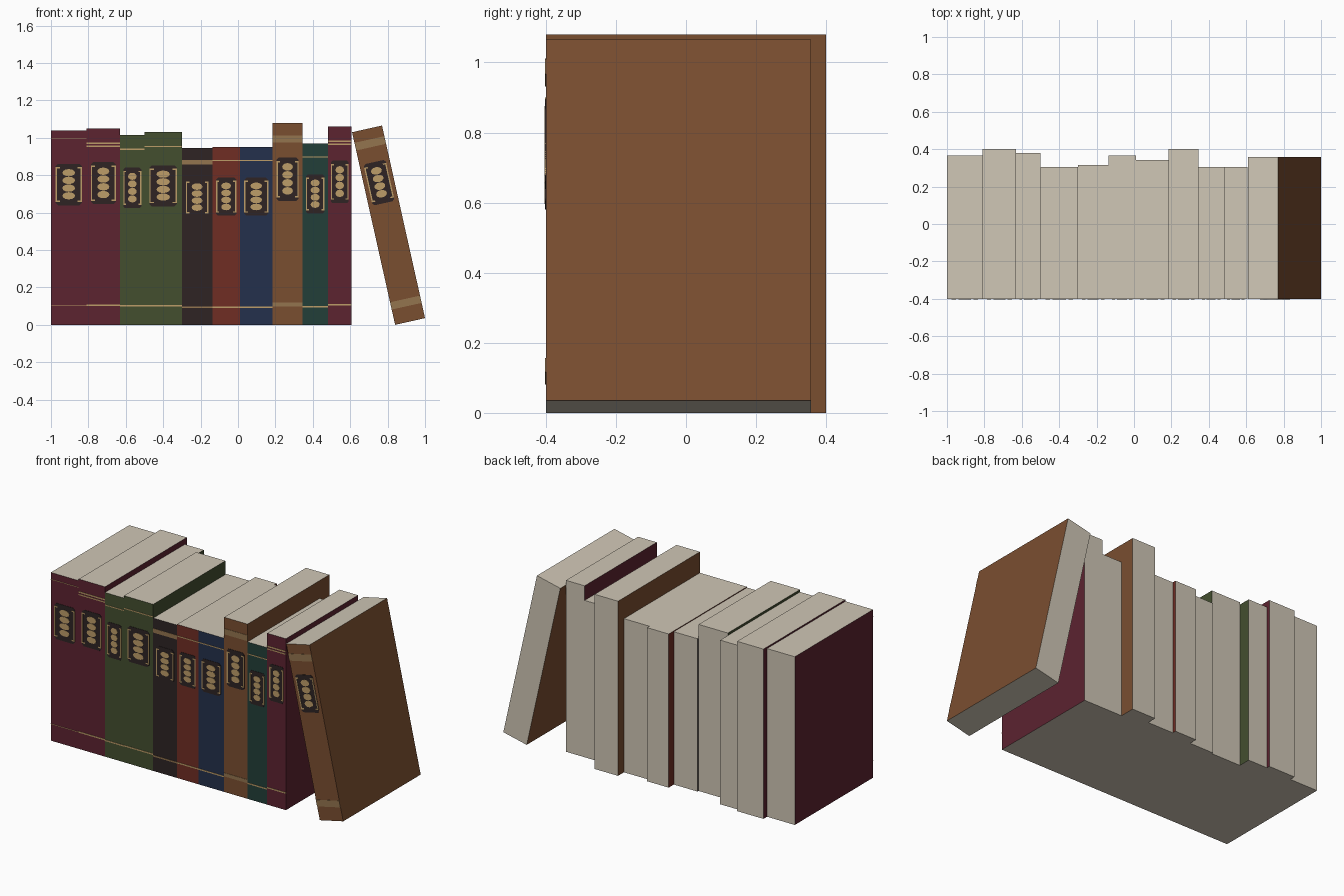
import bpy, bmesh, math
from mathutils import Matrix, Vector

cube = bpy.data.objects.get("Cube")
if cube:
    bpy.data.objects.remove(cube, do_unlink=True)


def material(name, rgb):
    lin = [((c / 255 + 0.055) / 1.055) ** 2.4 for c in rgb] + [1]
    m = bpy.data.materials.new(name)
    m.use_nodes = True
    m.diffuse_color = lin
    m.node_tree.nodes["Principled BSDF"].inputs["Base Color"].default_value = lin
    return m


MATS = {name: material(name, rgb) for name, rgb in {
    "maroon": (92, 35, 48), "green": (67, 78, 47), "black": (46, 36, 36),
    "red": (112, 45, 36), "blue": (36, 48, 76), "brown": (122, 78, 48),
    "teal": (34, 62, 57), "gold": (190, 158, 105), "tan": (148, 117, 79),
    "paper": (208, 199, 182)}.items()}
FRONT = -0.4


def finish(bm, name, mats, matrix):
    mesh = bpy.data.meshes.new(name)
    bm.to_mesh(mesh)
    bm.free()
    for m in mats:
        mesh.materials.append(MATS[m])
    ob = bpy.data.objects.new(name, mesh)
    ob.matrix_world = matrix
    bpy.context.collection.objects.link(ob)
    return ob


def plates(name, outlines, depth, mat, matrix):
    """Thin plates on the spine, from outlines of (x, z) points."""
    bm = bmesh.new()
    for pts in outlines:
        face = bm.faces.new([bm.verts.new((x, FRONT, z)) for x, z in pts])
        out = bmesh.ops.extrude_face_region(bm, geom=[face])["geom"]
        for v in out:
            if isinstance(v, bmesh.types.BMVert):
                v.co.y -= depth
    bmesh.ops.recalc_face_normals(bm, faces=bm.faces[:])
    finish(bm, name, [mat], matrix)


def rect(x0, x1, z0, z1):
    return [(x0, z0), (x1, z0), (x1, z1), (x0, z1)]


def ellipse(cx, cz, rx, rz, n=12):
    return [(cx + rx * math.cos(math.tau * i / n),
             cz + rz * math.sin(math.tau * i / n)) for i in range(n)]


def book(name, w, h, back, color, style, matrix):
    # Block: covers and spine coloured, the other sides paper
    bm = bmesh.new()
    bmesh.ops.create_cube(bm, size=1)
    for v in bm.verts:
        v.co = Vector(((v.co.x + 0.5) * w,
                       FRONT + (v.co.y + 0.5) * (back - FRONT),
                       (v.co.z + 0.5) * h))
    bm.normal_update()
    for f in bm.faces:
        cover = abs(f.normal.x) > 0.5 or f.normal.y < -0.5
        f.material_index = 0 if cover else 1
    finish(bm, name, [color, "paper"], matrix)

    # Label with clipped corners
    cx, r = w / 2, w * 0.37
    z0, z1, c = h * 0.614, h * 0.828, w * 0.07
    plates(name + "_label", [[
        (cx - r + c, z0), (cx + r - c, z0), (cx + r, z0 + c), (cx + r, z1 - c),
        (cx + r - c, z1), (cx - r + c, z1), (cx - r, z1 - c), (cx - r, z0 + c)]],
        0.002, "black", matrix)

    # Gold ornaments: four stacked ovals between two brackets
    lh, t = z1 - z0, 0.007
    gold = [ellipse(cx, z0 + lh * (0.23 + 0.185 * i), w * 0.18, lh * 0.088)
            for i in range(4)]
    a, b = z0 + lh * 0.08, z1 - lh * 0.08
    for s in (-1, 1):
        outer, inner, foot = cx + s * r, cx + s * (r - t), cx + s * (r - w * 0.12)
        gold.append([(outer, a), (outer, b), (foot, b), (foot, b - t),
                     (inner, b - t), (inner, a + t), (foot, a + t), (foot, a)])
    plates(name + "_ornament", gold, 0.004, "gold", matrix)

    # Bands across the spine, head and foot
    rows = {"fine": [(0.96, 0.003), (0.1, 0.003)],
            "line": [(0.925, 0.006), (0.1, 0.008)],
            "double": [(0.925, 0.008), (0.91, 0.007), (0.1, 0.008)],
            "head": [(0.92, 0.026), (0.1, 0.009)],
            "wide": [(0.925, 0.042), (0.098, 0.04)],
            "mixed": [(0.92, 0.036), (0.1, 0.022)]}[style]
    tone = "tan" if style in ("head", "wide", "mixed") else "gold"
    plates(name + "_bands", [rect(0, w, h * k - d / 2, h * k + d / 2)
                             for k, d in rows], 0.002, tone, matrix)


# Upright row: right edge, height, back edge, colour, band style
ROW = [(-0.81, 1.04, 0.365, "maroon", "fine"), (-0.63, 1.05, 0.4, "maroon", "double"),
       (-0.5, 1.015, 0.38, "green", "line"), (-0.3, 1.03, 0.305, "green", "line"),
       (-0.137, 0.945, 0.315, "black", "head"), (0.01, 0.95, 0.365, "red", "line"),
       (0.185, 0.95, 0.342, "blue", "line"), (0.345, 1.08, 0.4, "brown", "mixed"),
       (0.48, 0.97, 0.305, "teal", "line"), (0.608, 1.06, 0.305, "maroon", "double")]
left = -1.0
for i, (right, h, back, color, style) in enumerate(ROW):
    book(f"book_{i + 1}", right - left, h, back, color, style,
         Matrix.Translation((left, 0, 0)))
    left = right

# Leaning book
book("leaning_book", 0.164, 1.055, 0.357, "brown", "wide",
     Matrix.Translation((0.84, 0, 0)) @ Matrix.Rotation(math.radians(-12.6), 4, 'Y'))
